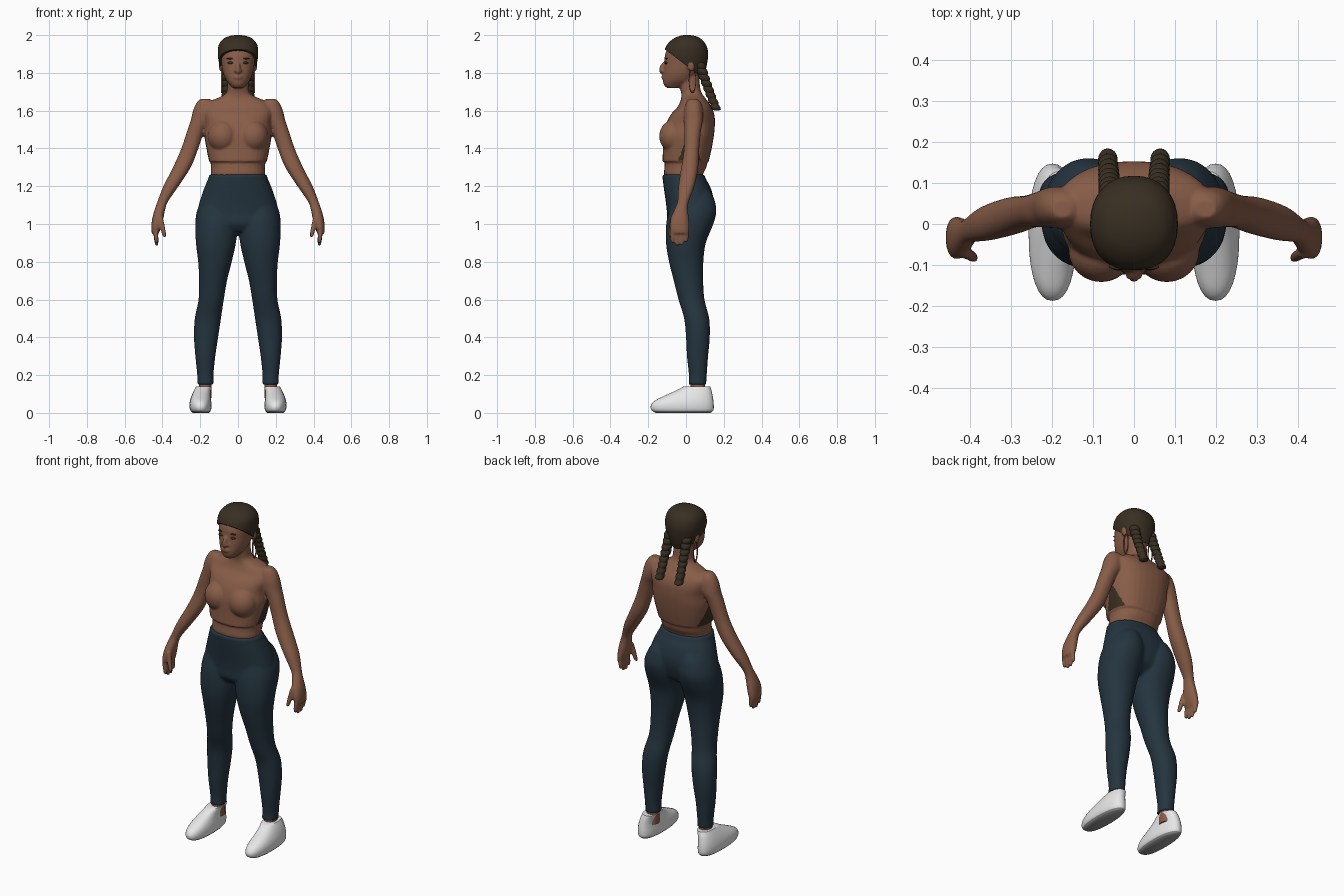
import bpy, bmesh, math
from mathutils import Matrix, Vector

cube = bpy.data.objects.get("Cube")
if cube:
    bpy.data.objects.remove(cube, do_unlink=True)


def material(name, r, g, b):
    m = bpy.data.materials.new(name)
    m.use_nodes = True
    m.diffuse_color = (r, g, b, 1)
    bsdf = m.node_tree.nodes["Principled BSDF"]
    bsdf.inputs["Base Color"].default_value = (r, g, b, 1)
    bsdf.inputs["Roughness"].default_value = 0.8
    return m


SKIN = material("brown_skin", 0.25, 0.11, 0.065)
HAIR = material("dark_brown", 0.04, 0.028, 0.016)
NAVY = material("navy_cloth", 0.018, 0.035, 0.05)
WHITE = material("white_shoe", 0.8, 0.8, 0.8)
GREY = material("grey_sole", 0.3, 0.3, 0.3)


def smooth_rows(rows, steps):
    """Catmull-Rom interpolation through section rows."""
    rows = [Vector(r) for r in rows]
    out = []
    for i in range(len(rows) - 1):
        a, b, c, d = (rows[min(max(i + k, 0), len(rows) - 1)] for k in (-1, 0, 1, 2))
        for s in range(steps):
            t = s / steps
            out.append(b + (c - a) * (t / 2) + (a * 2 - b * 5 + c * 4 - d) * (t * t / 2)
                       + (b * 3 - a - c * 3 + d) * (t ** 3 / 2))
    return out + [rows[-1]]


def loft(bm, rows, side=1, power=2.2, segs=32, steps=4):
    """Rows are (z, x min, x max, y min, y max); side -1 mirrors in x."""
    rings = []
    for z, x0, x1, y0, y1 in smooth_rows(rows, steps):
        ring = []
        for k in range(segs):
            a = math.tau * k / segs
            c, s = (math.copysign(abs(f(a)) ** (2 / power), f(a)) for f in (math.cos, math.sin))
            ring.append(bm.verts.new((side * ((x0 + x1) + (x1 - x0) * c) / 2,
                                      ((y0 + y1) + (y1 - y0) * s) / 2, z)))
        rings.append(ring)
    for low, high in zip(rings, rings[1:]):
        for k in range(segs):
            j = (k + 1) % segs
            bm.faces.new((low[k], low[j], high[j], high[k]))
    bm.faces.new(rings[0][::-1])
    bm.faces.new(rings[-1])


def centred(rows):
    """Turn (z, half width, y min, y max) into full bounds."""
    return [(z, -w, w, y0, y1) for z, w, y0, y1 in rows]


def ball(bm, centre, radii, tilt=0):
    mat = Matrix.Translation(centre) @ Matrix.Rotation(tilt, 4, 'X') @ Matrix.Diagonal((*radii, 1))
    bmesh.ops.create_uvsphere(bm, u_segments=24, v_segments=16, radius=1, matrix=mat)


def finger(bm, side, base, tip, r):
    rows = []
    for t, k in ((0, 1), (0.5, 1), (0.9, 0.8), (1, 0.4)):
        p = Vector(base).lerp(Vector(tip), t)
        rows.append((p.z, p.x - r * k, p.x + r * k, p.y - r * k, p.y + r * k))
    loft(bm, rows, side, segs=12, steps=3)


def finish(bm, name, mats, voxel=0, relax=4):
    bmesh.ops.recalc_face_normals(bm, faces=bm.faces)
    mesh = bpy.data.meshes.new(name)
    bm.to_mesh(mesh)
    bm.free()
    for m in mats:
        mesh.materials.append(m)
    ob = bpy.data.objects.new(name, mesh)
    bpy.context.scene.collection.objects.link(ob)
    bpy.ops.object.select_all(action='DESELECT')
    bpy.context.view_layer.objects.active = ob
    ob.select_set(True)
    if voxel:
        rm = ob.modifiers.new("Blend", 'REMESH')
        rm.mode, rm.voxel_size = 'VOXEL', voxel
        sm = ob.modifiers.new("Relax", 'SMOOTH')
        sm.factor, sm.iterations = 0.5, relax
        for mod in (rm.name, sm.name):
            bpy.ops.object.modifier_apply(modifier=mod)
    bpy.ops.object.shade_smooth_by_angle(angle=math.radians(50))
    return ob


# Body: midriff, cropped top, neck, head, arms and hands blended together
bm = bmesh.new()
loft(bm, centred([(1.2, .13, -.09, .08), (1.26, .142, -.115, .088), (1.3, .143, -.114, .108),
                  (1.36, .148, -.11, .118)]))
loft(bm, centred([(1.33, .153, -.125, .12), (1.4, .167, -.122, .136), (1.47, .178, -.12, .148),
                  (1.53, .175, -.105, .153), (1.58, .185, -.08, .15), (1.62, .185, -.045, .135),
                  (1.65, .15, -.03, .115), (1.67, .1, -.025, .1), (1.69, .066, -.025, .085),
                  (1.72, .056, -.03, .075), (1.78, .056, -.03, .07)]), power=2.4)
loft(bm, centred([(1.72, .028, -.1, -.03), (1.735, .042, -.116, 0), (1.76, .062, -.122, .04),
                  (1.8, .079, -.12, .07), (1.85, .088, -.115, .09), (1.9, .092, -.11, .1),
                  (1.95, .08, -.085, .085), (1.98, .045, -.05, .05)]))
ball(bm, (0, -.121, 1.825), (.013, .02, .034), -.3)
ball(bm, (0, -.119, 1.777), (.024, .012, .013))
for s in (1, -1):
    ball(bm, (s * .08, -.065, 1.465), (.08, .077, .085))
    ball(bm, (s * .012, -.122, 1.811), (.01, .013, .009))
    ball(bm, (s * .09, .025, 1.84), (.012, .02, .032), .2)
    loft(bm, [(1.662, .15, .2, .015, .06), (1.64, .12, .22, 0, .08), (1.6, .11, .238, -.01, .09),
              (1.55, .14, .25, -.01, .09), (1.5, .175, .267, -.008, .08),
              (1.4, .21, .3, -.01, .07), (1.3, .25, .344, -.025, .065),
              (1.2, .315, .395, -.04, .045), (1.12, .37, .426, -.045, .015),
              (1.08, .385, .44, -.06, .01), (1.03, .395, .454, -.08, .015),
              (.98, .408, .459, -.085, .018), (.95, .42, .457, -.075, .014)], s)
    for y, tip in ((-.07, .9), (-.045, .885), (-.02, .888), (.003, .905)):
        finger(bm, s, (.438, y, .98), (.43, y - .002, tip), .0125)
    finger(bm, s, (.412, -.068, 1.04), (.388, -.084, .93), .0135)
body = finish(bm, "body", [SKIN, HAIR], .006)

# Dark side panels of the cropped top, narrowing upward
for f in body.data.polygons:
    x, y, z = f.center
    if 1.335 < z < 1.5 and abs(x) < .19 and abs(f.normal.x) > .6:
        if abs(y - .02) < .06 * (1.5 - z) / .16:
            f.material_index = 1

# Leggings
bm = bmesh.new()
loft(bm, centred([(.96, .12, -.07, .06), (1, .2, -.098, .115), (1.05, .214, -.1, .135),
                  (1.1, .208, -.105, .145), (1.15, .193, -.112, .143), (1.2, .175, -.119, .127),
                  (1.24, .158, -.124, .105), (1.262, .153, -.126, .097)]))
for s in (1, -1):
    loft(bm, [(.15, .128, .216, .013, .107), (.2, .13, .216, .015, .11),
              (.3, .12, .226, .005, .117), (.4, .105, .233, 0, .126), (.5, .09, .229, -.01, .123),
              (.6, .075, .209, -.04, .098), (.7, .058, .206, -.065, .091),
              (.8, .033, .211, -.09, .092), (.9, .011, .223, -.106, .105),
              (1, 0, .226, -.105, .145), (1.07, .004, .217, -.09, .161),
              (1.14, .02, .185, -.07, .147), (1.18, .04, .15, -.04, .12)], s, 2.1)
finish(bm, "leggings", [NAVY], .008)

# Ankles
for s, name in ((1, "left"), (-1, "right")):
    bm = bmesh.new()
    loft(bm, [(.08, .14, .21, .02, .105), (.14, .14, .207, .023, .1), (.2, .14, .207, .025, .1)], s)
    finish(bm, name + "_ankle", [SKIN])

    # Shoe with a grey underside
    bm = bmesh.new()
    loft(bm, [(0, .155, .24, -.16, .13), (.015, .143, .253, -.183, .145),
              (.04, .14, .257, -.186, .147), (.065, .142, .254, -.165, .145),
              (.09, .145, .246, -.115, .141), (.115, .145, .235, -.06, .136),
              (.14, .14, .222, -.012, .128)], s, 2.3)
    shoe = finish(bm, name + "_shoe", [WHITE, GREY])
    for f in shoe.data.polygons:
        f.material_index = int(f.center.z < .012)

    # Braid with plaited bulges
    bm = bmesh.new()
    rows = []
    for i in range(41):
        t = i / 40
        r = (.027 - .005 * t) * (.86 + .22 * abs(math.sin(t * math.pi * 8)))
        if i == 40:
            r = .01
        x, y, z = .058 + .006 * t, .07 + .082 * t + .012 * t * t, 1.855 - .255 * t
        rows.append((z, x - r, x + r, y - r * 1.05, y + r * 1.05))
    loft(bm, rows, s, 2, 16, 1)
    finish(bm, name + "_braid", [HAIR])

    # Eye and brow
    bm = bmesh.new()
    ball(bm, (s * .038, -.105, 1.853), (.018, .008, .007))
    ball(bm, (s * .04, -.104, 1.876), (.021, .007, .004))
    finish(bm, name + "_eye_and_brow", [HAIR])

    # Long hoop below the ear
    bpy.ops.mesh.primitive_torus_add(major_radius=1, minor_radius=.09, major_segments=32,
                                     minor_segments=8)
    hoop = bpy.context.object
    hoop.name = name + "_hoop"
    hoop.data.transform(Matrix.Translation((s * .086, .034, 1.76))
                        @ Matrix.Diagonal((.05, .018, .062, 1))
                        @ Matrix.Rotation(math.pi / 2, 4, 'Y'))
    hoop.data.materials.append(SKIN)
    bpy.ops.object.shade_smooth_by_angle()

# Hair cap trimmed along a sloping hairline
bm = bmesh.new()
loft(bm, centred([(1.76, .06, -.05, .085), (1.82, .09, -.1, .105), (1.87, .104, -.115, .115),
                  (1.91, .107, -.116, .117), (1.95, .101, -.1, .105), (1.98, .078, -.068, .08),
                  (1.995, .045, -.035, .05), (2, .015, -.01, .02)]))
bmesh.ops.bisect_plane(bm, geom=bm.verts[:] + bm.edges[:] + bm.faces[:],
                       plane_co=(0, -.1, 1.915), plane_no=(0, .75, 1), clear_inner=True)
bmesh.ops.holes_fill(bm, edges=[e for e in bm.edges if e.is_boundary])
finish(bm, "hair_cap", [HAIR])
